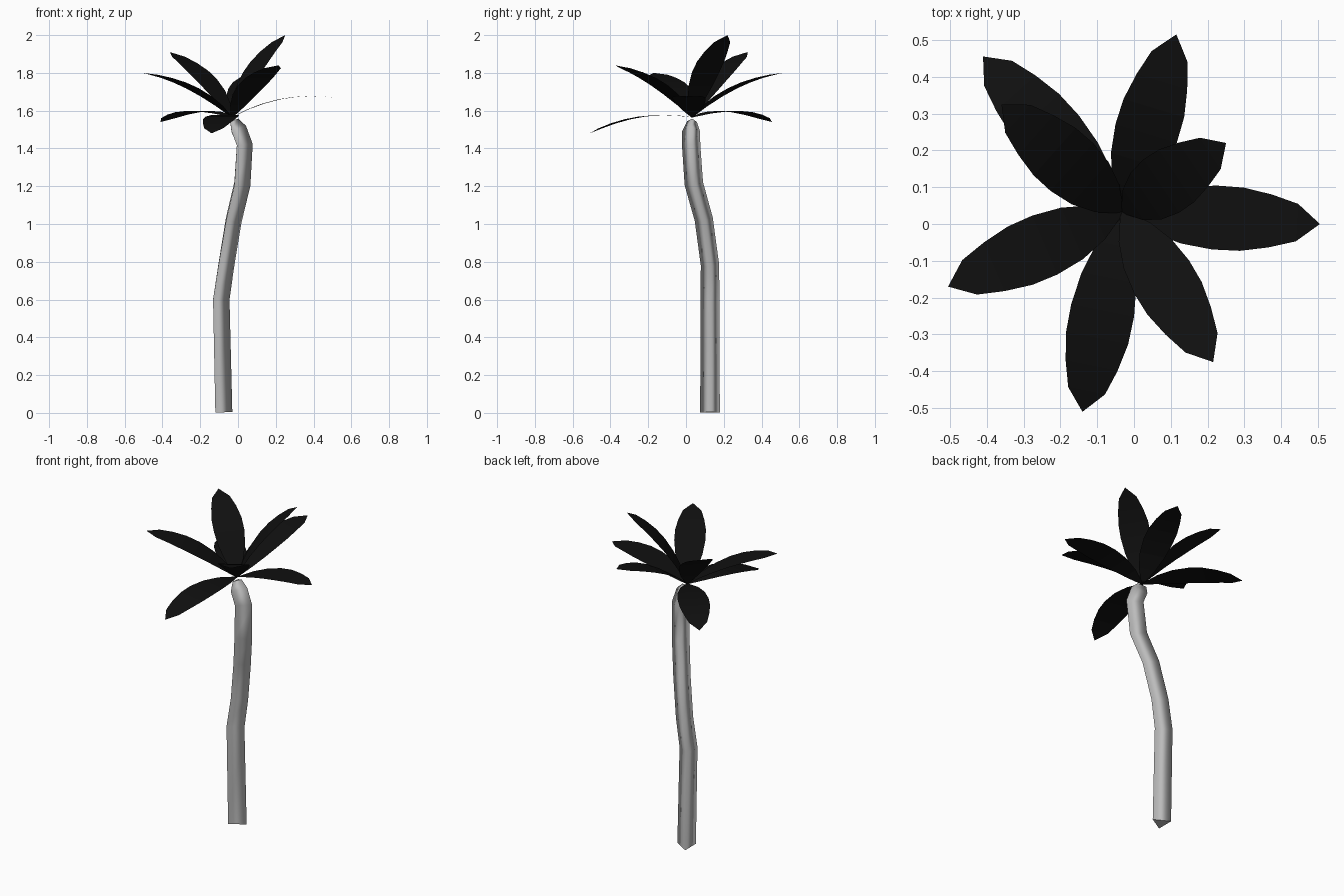
import bpy, bmesh, math
from mathutils import Vector

if "Cube" in bpy.data.objects:
    bpy.data.objects.remove(bpy.data.objects["Cube"], do_unlink=True)


def make_material(name, rgb):
    mat = bpy.data.materials.new(name)
    mat.use_nodes = True
    mat.diffuse_color = (*rgb, 1)
    mat.node_tree.nodes["Principled BSDF"].inputs["Base Color"].default_value = (*rgb, 1)
    return mat


def make_object(name, bm, mat):
    mesh = bpy.data.meshes.new(name)
    bm.to_mesh(mesh)
    bm.free()
    mesh.materials.append(mat)
    obj = bpy.data.objects.new(name, mesh)
    bpy.context.collection.objects.link(obj)
    return obj


bark = make_material("grey bark", (0.5, 0.5, 0.5))
frond = make_material("black frond", (0.005, 0.005, 0.005))

# Trunk: a three-sided tube swept along a bent path (x, y, z, radius)
PATH = [(-0.090, 0.127, 0.003, 0.06), (-0.103, 0.127, 0.60, 0.058),
        (-0.076, 0.127, 0.78, 0.056), (-0.036, 0.095, 1.02, 0.056),
        (0.009, 0.042, 1.21, 0.057), (0.022, 0.027, 1.42, 0.056),
        (-0.009, 0.028, 1.50, 0.055), (-0.027, 0.033, 1.547, 0.03)]
SIDES = 3

bm = bmesh.new()
centres = [Vector(p[:3]) for p in PATH]
rings = []
for i, c in enumerate(centres):
    tangent = (centres[min(i + 1, len(PATH) - 1)] - centres[max(i - 1, 0)]).normalized()
    u = Vector((1, 0, 0))
    u = (u - tangent * u.dot(tangent)).normalized()
    v = tangent.cross(u)
    ring = []
    for k in range(SIDES):
        a = 2 * math.pi * k / SIDES
        ring.append(bm.verts.new(c + PATH[i][3] * (u * math.cos(a) + v * math.sin(a))))
    rings.append(ring)
for low, high in zip(rings, rings[1:]):
    for k in range(SIDES):
        n = (k + 1) % SIDES
        bm.faces.new((low[k], low[n], high[n], high[k])).smooth = True
# Flat end caps
bm.faces.new(rings[0][::-1])
bm.faces.new(rings[-1])
make_object("trunk", bm, bark)

# Fronds: one arched leaf outline aimed at each tip
CROWN = Vector((-0.032, 0.033, 1.565))
OUTLINE = [(0, 0.006), (0.16, 0.05), (0.32, 0.076), (0.48, 0.087),
           (0.62, 0.086), (0.76, 0.072), (0.89, 0.051)]
ARCH = 0.045
TIPS = [(0.505, 0.0, 1.67), (0.25, 0.22, 2.0), (0.115, 0.515, 1.80),
        (-0.36, 0.325, 1.91), (-0.41, 0.455, 1.54), (-0.505, -0.17, 1.80),
        (-0.14, -0.51, 1.48), (0.215, -0.375, 1.84)]


def make_frond(name, tip):
    chord = Vector(tip) - CROWN
    side = Vector((0, 0, 1)).cross(chord).normalized()
    up = chord.cross(side).normalized()
    bm = bmesh.new()
    rows = []
    for t, half in OUTLINE:
        mid = CROWN + chord * t + up * (4 * ARCH * t * (1 - t))
        rows.append((bm.verts.new(mid - side * half), bm.verts.new(mid + side * half)))
    for a, b in zip(rows, rows[1:]):
        bm.faces.new((a[0], b[0], b[1], a[1]))
    end = bm.verts.new(tip)
    bm.faces.new((rows[-1][0], end, rows[-1][1]))
    bm.normal_update()
    make_object(name, bm, frond)


for i, tip in enumerate(TIPS):
    make_frond(f"frond_{i + 1}", tip)
